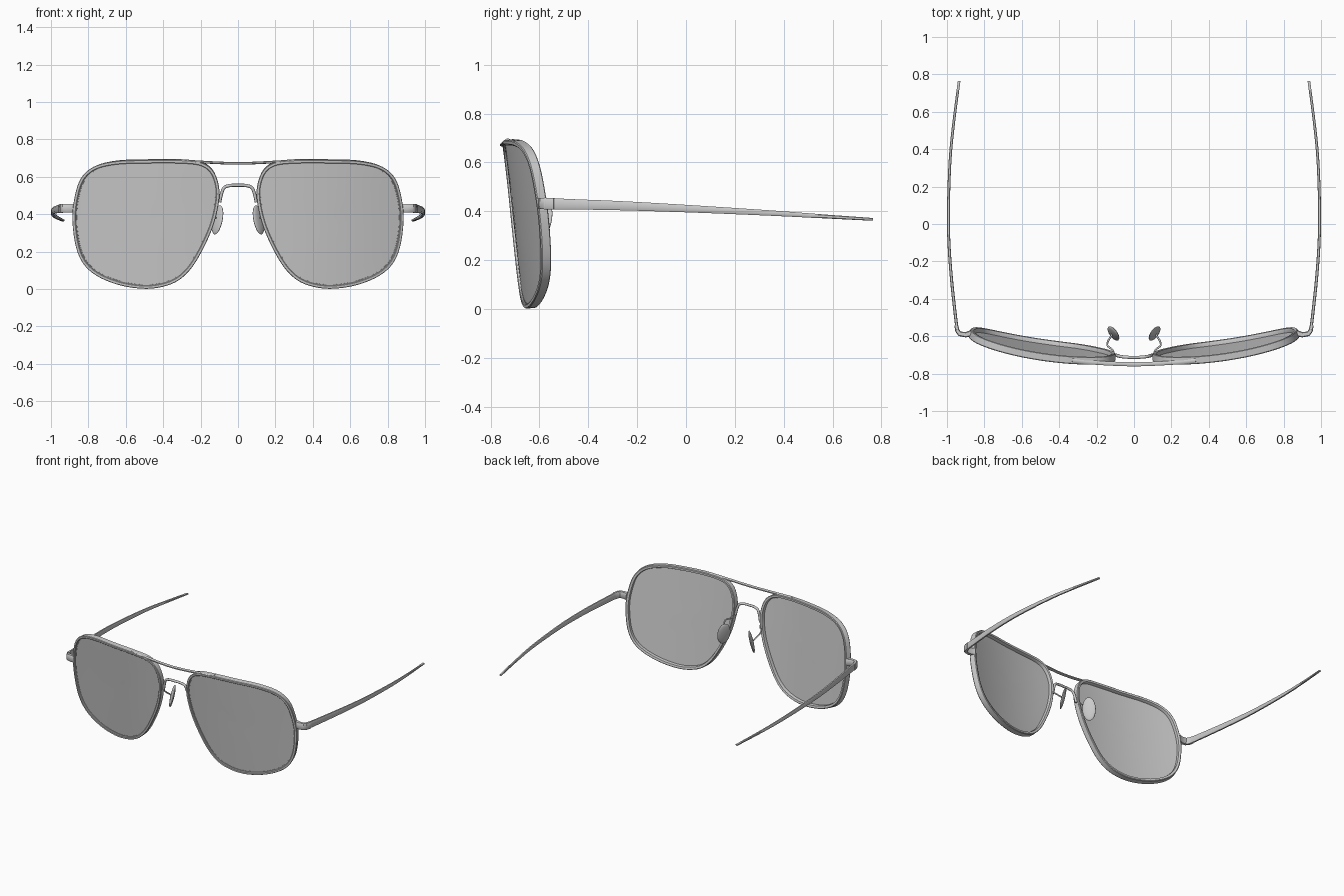
import bpy, bmesh, math
from mathutils import Vector, Matrix

if "Cube" in bpy.data.objects:
    bpy.data.objects.remove(bpy.data.objects["Cube"])


def spline(pts, n, closed=False):
    """Catmull-Rom resample of points, n steps per span."""
    P = [Vector(p) for p in pts]
    m = len(P)
    get = (lambda i: P[i % m]) if closed else (lambda i: P[max(0, min(m - 1, i))])
    out = []
    for i in range(m if closed else m - 1):
        a, b, c, d = get(i - 1), get(i), get(i + 1), get(i + 2)
        for k in range(n):
            t = k / n
            out.append(0.5 * (2 * b + (c - a) * t + (2 * a - 5 * b + 4 * c - d) * t * t
                              + (3 * b - a - 3 * c + d) * t ** 3))
    return out if closed else out + [P[-1]]


def finish(name, bm, mirror=True, angle=40):
    bmesh.ops.recalc_face_normals(bm, faces=bm.faces)
    me = bpy.data.meshes.new(name)
    bm.to_mesh(me)
    bm.free()
    ob = bpy.data.objects.new(name, me)
    bpy.context.collection.objects.link(ob)
    if mirror:
        ob.modifiers.new("mirror", 'MIRROR').use_mirror_merge = False
    bpy.ops.object.select_all(action='DESELECT')
    ob.select_set(True)
    bpy.context.view_layer.objects.active = ob
    bpy.ops.object.shade_smooth_by_angle(angle=math.radians(angle))
    return ob


def loft(rings, closed=False):
    bm = bmesh.new()
    R = [[bm.verts.new(p) for p in r] for r in rings]
    n = len(R[0])
    for i in range(len(R) if closed else len(R) - 1):
        a, b = R[i], R[(i + 1) % len(R)]
        for j in range(n):
            k = (j + 1) % n
            bm.faces.new((a[j], a[k], b[k], b[j]))
    if not closed:
        bm.faces.new(R[0])
        bm.faces.new(R[-1][::-1])
    return bm


def rect(c=0.25):
    """Unit rectangle with chamfered corners."""
    h, s = 0.5, 0.5 - c
    return [(h, -s), (h, s), (s, h), (-s, h), (-h, s), (-h, -s), (-s, -h), (s, -h)]


CIRCLE = [(0.5 * math.cos(k * math.pi / 5), 0.5 * math.sin(k * math.pi / 5)) for k in range(10)]


def sweep(name, pts, start, end, section, up=(0, 0, 1), mirror=True):
    """Sweep a section whose (width, height) tapers from start to end."""
    up, rings, L = Vector(up), [], len(pts) - 1
    for i, p in enumerate(pts):
        t = (pts[min(L, i + 1)] - pts[max(0, i - 1)]).normalized()
        side = t.cross(up).normalized()
        u = side.cross(t)
        f = i / L
        w = start[0] + (end[0] - start[0]) * f
        h = start[1] + (end[1] - start[1]) * f
        rings.append([p + side * (a * w) + u * (b * h) for a, b in section])
    return finish(name, loft(rings), mirror)


# Wrapped and tilted lens surface
def surf(x, z, depth=0.0):
    gx, gz = 0.5 * (x - 0.2), -0.11
    y = -0.752 + 0.25 * (x - 0.2) ** 2 + 0.11 * (0.68 - z)
    return Vector((x, y, z)) + Vector((-gx, 1, -gz)).normalized() * depth


outline = [(.20, .678), (.135, .635), (.103, .555), (.102, .465), (.135, .33), (.205, .18),
           (.275, .082), (.36, .025), (.49, .001), (.65, .025), (.785, .09), (.857, .19),
           (.886, .35), (.877, .48), (.842, .59), (.77, .655), (.65, .684), (.49, .69), (.32, .69)]
edge = spline([(x, 0, z) for x, z in outline], 5, True)
N = len(edge)
inward = []
for i in range(N):
    t = (edge[(i + 1) % N] - edge[i - 1]).normalized()
    inward.append(Vector((-t.z, 0, t.x)))  # outline runs counter-clockwise
if inward[0].z > 0:
    inward = [-v for v in inward]

# Lens rims: (inset, depth) profile with a stepped inner lip
profile = [(0, .004), (.003, 0), (.015, 0), (.018, .003), (.018, .008), (.022, .008),
           (.022, .030), (.018, .040), (.004, .042), (0, .038)]
rings = []
for p, n in zip(edge, inward):
    rings.append([surf(p.x + n.x * a, p.z + n.z * a, d) for a, d in profile])
finish("lens_rims", loft(rings, True), angle=35)

# Lenses: concentric rings on the curved surface, front and back
bm = bmesh.new()
cx, cz = 0.49, 0.36
for depth in (0.010, 0.018):
    prev = None
    for s in (1, .8, .6, .4, .2):
        ring = []
        for p, n in zip(edge, inward):
            x, z = p.x + n.x * .019, p.z + n.z * .019
            ring.append(bm.verts.new(surf(cx + (x - cx) * s, cz + (z - cz) * s, depth)))
        if prev:
            for j in range(N):
                k = (j + 1) % N
                bm.faces.new((prev[j], prev[k], ring[k], ring[j]))
        prev = ring
    mid = bm.verts.new(surf(cx, cz, depth))
    for j in range(N):
        bm.faces.new((prev[j], prev[(j + 1) % N], mid))
finish("lenses", bm)

# Brow bar across the top of both rims
bar = spline([(-.33, -.73, .69), (-.2, -.742, .680), (0, -.750, .672),
              (.2, -.742, .680), (.33, -.73, .69)], 6)
sweep("brow_bar", bar, (.022, .014), (.022, .014), rect(), mirror=False)

# Arched nose bridge
half = [(.098, -.700, .465), (.088, -.704, .51), (.073, -.708, .543), (.04, -.712, .554)]
arch = [(-x, y, z) for x, y, z in half] + [(0, -.713, .555)] + half[::-1]
sweep("nose_bridge", spline(arch, 5), (.017, .017), (.017, .017), CIRCLE, (0, 1, 0), False)

# Nose pad wires
wire = spline([(.108, -.69, .45), (.118, -.67, .445), (.142, -.65, .435),
               (.138, -.625, .41), (.118, -.592, .38)], 5)
sweep("pad_wires", wire, (.01, .01), (.01, .01), CIRCLE)

# Nose pads: flattened ellipsoids leaning outward at the bottom
a = Vector((.058, .08, 0)).normalized()
v = Vector((-.28, 0, 1)).normalized()
c = a.cross(v).normalized()
v = c.cross(a)
rot = Matrix((a, v, c)).transposed().to_4x4()
mat = Matrix.Translation((.110, -.585, .37)) @ rot @ Matrix.Diagonal((.045, .08, .012, 1))
bm = bmesh.new()
bmesh.ops.create_uvsphere(bm, u_segments=24, v_segments=12, radius=1, matrix=mat)
finish("nose_pads", bm, angle=60)

# Hinge end pieces
hinge = [Vector(p) for p in ((.868, -.583, .432), (.90, -.592, .432), (.932, -.587, .432),
                             (.945, -.568, .431), (.951, -.54, .431))]
sweep("end_pieces", hinge, (.032, .046), (.02, .046), rect(.15))

# Temples, tapering towards the back
arm = spline([(.943, -.58, .432), (.956, -.48, .429), (.978, -.27, .423), (.991, -.06, .414),
              (.991, .14, .404), (.982, .36, .392), (.963, .55, .380), (.935, .764, .367)], 6)
sweep("temples", arm, (.017, .048), (.014, .011), rect(.2))
